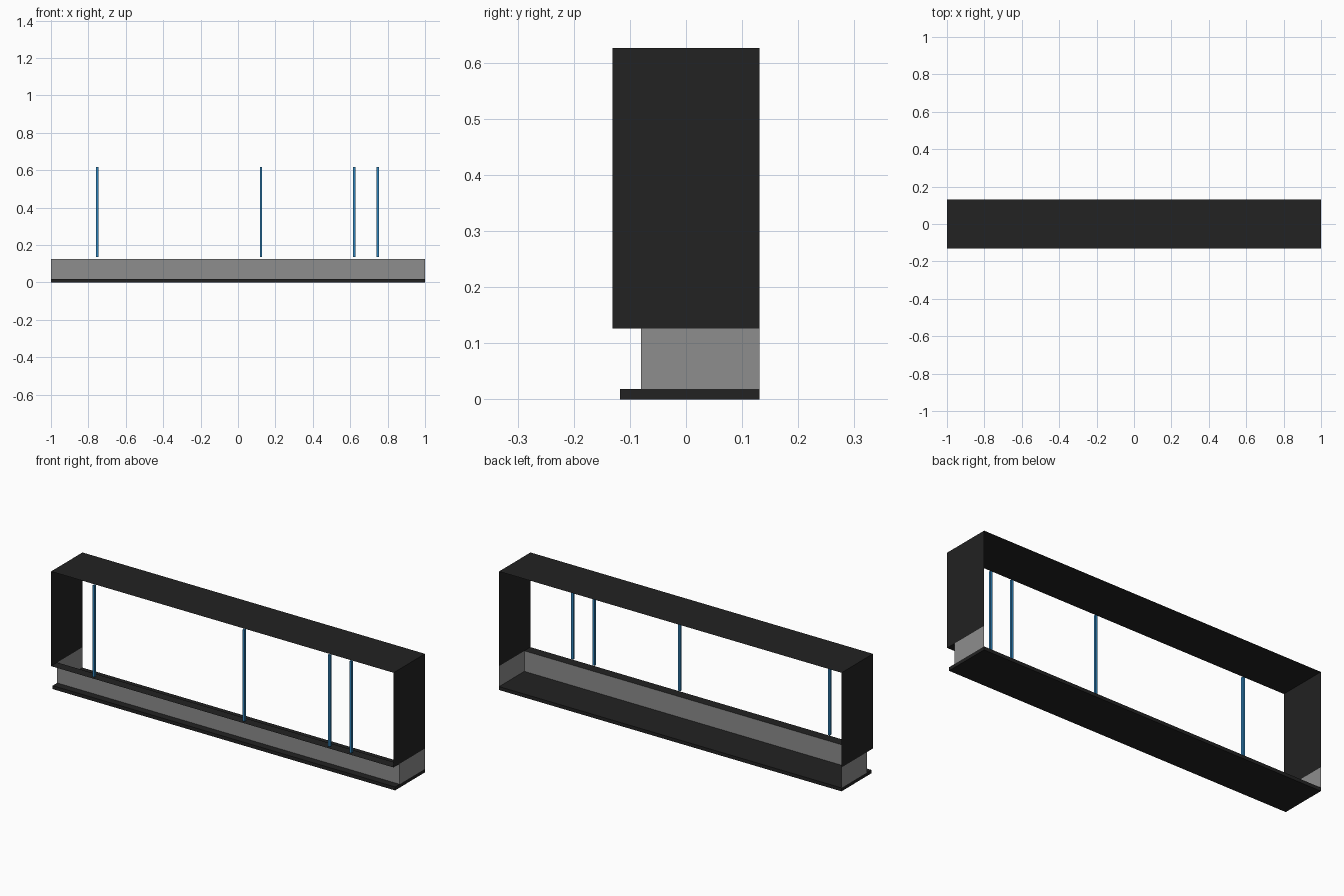
import bpy
import bmesh
from mathutils import Vector

cube = bpy.data.objects.get("Cube")
if cube:
    bpy.data.objects.remove(cube, do_unlink=True)


def make_material(name, rgb):
    mat = bpy.data.materials.new(name)
    mat.use_nodes = True
    color = (*rgb, 1.0)
    mat.diffuse_color = color
    mat.node_tree.nodes["Principled BSDF"].inputs["Base Color"].default_value = color
    return mat


CHARCOAL = make_material("charcoal", (0.016, 0.016, 0.016))
GREY = make_material("mid grey", (0.266, 0.266, 0.266))
BLUE = make_material("blue", (0.03, 0.23, 0.50))

# Main levels and depths
HALF = 1.0
FRONT, BACK = -0.131, 0.131
PLINTH_FRONT, BASE_FRONT = -0.08, -0.118
BASE_TOP, SHELF, TOP = 0.018, 0.126, 0.626


def add_object(name, bm, mat):
    mesh = bpy.data.meshes.new(name)
    bm.to_mesh(mesh)
    bm.free()
    mesh.materials.append(mat)
    obj = bpy.data.objects.new(name, mesh)
    bpy.context.collection.objects.link(obj)
    return obj


def box(name, low, high, mat):
    low, high = Vector(low), Vector(high)
    bm = bmesh.new()
    bmesh.ops.create_cube(bm, size=1)
    bmesh.ops.scale(bm, vec=high - low, verts=bm.verts)
    bmesh.ops.translate(bm, vec=(low + high) / 2, verts=bm.verts)
    return add_object(name, bm, mat)


def sheet(name, corner, side_a, side_b, mat):
    """Single flat panel spanned by two edges."""
    corner, a, b = Vector(corner), Vector(side_a), Vector(side_b)
    bm = bmesh.new()
    bm.faces.new([bm.verts.new(p) for p in (corner, corner + a, corner + a + b, corner + b)])
    return add_object(name, bm, mat)


WIDTH = (2 * HALF, 0, 0)
DEPTH = (0, BACK - FRONT, 0)

# Base slab with a front lip
box("base_slab", (-HALF, BASE_FRONT, 0), (HALF, BACK, BASE_TOP), CHARCOAL)

# Recessed plinth, open at the back, and the ledge above it
sheet("plinth_front", (-HALF, PLINTH_FRONT, BASE_TOP), WIDTH, (0, 0, SHELF - BASE_TOP), GREY)
sheet("front_ledge", (-HALF, FRONT, SHELF), WIDTH, (0, PLINTH_FRONT - FRONT, 0), CHARCOAL)

# Upper frame: thin top and ends
sheet("top_panel", (-HALF, FRONT, TOP), WIDTH, DEPTH, CHARCOAL)
for label, side in (("right", -1), ("left", 1)):
    x = side * HALF
    rise = (0, 0, side * (TOP - SHELF))
    z = SHELF if side > 0 else TOP
    sheet(label + "_end_panel", (x, FRONT, z), DEPTH, rise, CHARCOAL)
    rise = (0, 0, side * (SHELF - BASE_TOP))
    z = BASE_TOP if side > 0 else SHELF
    sheet(label + "_plinth_end", (x, PLINTH_FRONT, z), (0, BACK - PLINTH_FRONT, 0), rise, GREY)

# Slim upright bars along the front opening
BAR = 0.006
for i, x in enumerate((-0.752, 0.123, 0.622, 0.747)):
    box("upright_bar_%d" % (i + 1), (x - BAR, FRONT + 0.001, 0.135),
        (x + BAR, FRONT + 0.001 + 2 * BAR, 0.618), BLUE)
